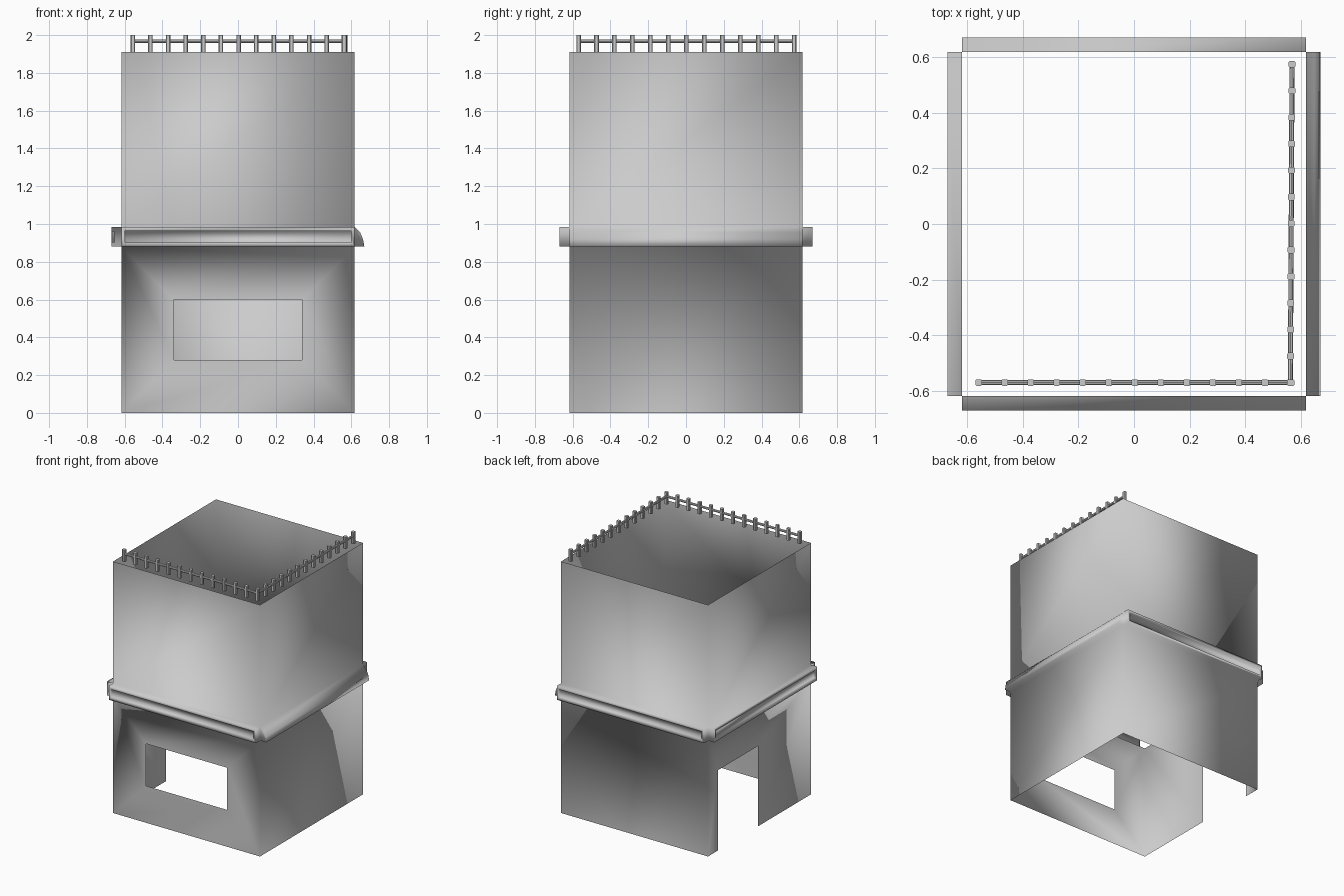
import bpy, bmesh
from math import pi
from mathutils import Matrix, Vector

if "Cube" in bpy.data.objects:
    bpy.data.objects.remove(bpy.data.objects["Cube"])

W = 0.617                              # half width of the square shell
Z0, Z1, Z2, TOP = 0.0, 0.88, 0.985, 1.91
OUT = 0.052                            # how far the cornice projects


def side_builder(bm, k):
    """Return a face maker in wall coordinates (along, outward, up) for side k."""
    rot = Matrix.Rotation(k * pi / 2, 3, 'Z')

    def face(*pts):
        bm.faces.new([bm.verts.new(rot @ Vector((u, -(W + d), z))) for u, d, z in pts])
    return face


def ring(face, outer, inner):
    """Quads joining two matching four-point loops."""
    for i in range(4):
        j = (i + 1) % 4
        face(outer[i], outer[j], inner[j], inner[i])


def rect(u0, u1, z0, z1, d=0.0):
    return [(u0, d, z0), (u1, d, z0), (u1, d, z1), (u0, d, z1)]


def finish(name, bm, smooth):
    bmesh.ops.remove_doubles(bm, verts=bm.verts, dist=0.0005)
    me = bpy.data.meshes.new(name)
    bm.to_mesh(me)
    bm.free()
    for p in me.polygons:
        p.use_smooth = smooth
    ob = bpy.data.objects.new(name, me)
    bpy.context.collection.objects.link(ob)
    return ob


def lower_wall(face, k):
    if k == 0:                         # front wall with window opening
        ring(face, rect(-W, W, Z0, Z1), rect(-0.34, 0.34, 0.28, 0.6))
    elif k == 3:                       # left wall with doorway
        a, b, h = -0.495, -0.02, 0.61
        face((-W, 0, Z0), (a, 0, Z0), (a, 0, h), (-W, 0, Z1))
        face((b, 0, Z0), (W, 0, Z0), (W, 0, Z1), (b, 0, h))
        face((a, 0, h), (b, 0, h), (W, 0, Z1), (-W, 0, Z1))
    else:
        face(*rect(-W, W, Z0, Z1))


def panel_cornice(face, k):
    # projecting box with a recessed long panel
    face((-W, 0, Z1), (W, 0, Z1), (W, OUT, Z1), (-W, OUT, Z1))
    face((-W, OUT, Z2), (W, OUT, Z2), (W, 0, Z2), (-W, 0, Z2))
    outer = rect(-W, W, Z1, Z2, OUT)
    inner = rect(-W + 0.018, W - 0.018, Z1 + 0.022, Z2 - 0.022, OUT)
    back = [(u, OUT - 0.014, z) for u, d, z in inner]
    ring(face, outer, inner)
    ring(face, inner, back)
    face(*back)
    for u in (-W, W):                  # ends, open at the front left corner
        if (k, u) not in ((0, -W), (3, W)):
            face((u, 0, Z1), (u, OUT, Z1), (u, OUT, Z2), (u, 0, Z2))


def sloped_cornice(face):
    prof = [(0, Z1), (OUT, Z1), (0.045, 0.92), (0.03, 0.955), (0, Z2)]
    for (d0, z0), (d1, z1) in zip(prof, prof[1:]):
        face((-W, d0, z0), (W, d0, z0), (W, d1, z1), (-W, d1, z1))
    for u in (-W, W):
        face(*[(u, d, z) for d, z in prof])


# Shell: lower walls, cornice band and upper walls, open at top and bottom
bm = bmesh.new()
for k in range(4):
    face = side_builder(bm, k)
    lower_wall(face, k)
    if k == 1:
        sloped_cornice(face)
    else:
        panel_cornice(face, k)
    face(*rect(-W, W, Z2, TOP))
bmesh.ops.remove_doubles(bm, verts=bm.verts, dist=0.0005)
bmesh.ops.recalc_face_normals(bm, faces=bm.faces)
finish("building_shell", bm, True)


def railing(name, start, end, count=13):
    """Row of square posts threaded on one horizontal bar."""
    a, b = Vector(start), Vector(end)
    bm = bmesh.new()
    for i in range(count):
        p = a.lerp(b, i / (count - 1))
        m = Matrix.Translation((p.x, p.y, 1.955)) @ Matrix.Diagonal((0.024, 0.024, 0.09, 1))
        bmesh.ops.create_cube(bm, size=1, matrix=m)
    bmesh.ops.bevel(bm, geom=[e for e in bm.edges
                              if abs(e.verts[0].co.z - e.verts[1].co.z) > 0.05],
                    offset=0.004, segments=1, affect='EDGES')
    d = b - a
    m = (Matrix.Translation(((a.x + b.x) / 2, (a.y + b.y) / 2, 1.967))
         @ Vector((d.x, d.y, 0)).to_track_quat('Z', 'Y').to_matrix().to_4x4())
    bmesh.ops.create_cone(bm, cap_ends=True, segments=8, radius1=0.009,
                          radius2=0.009, depth=d.length, matrix=m)
    finish(name, bm, False)


# Roof railings on the front and right edges
railing("front_railing", (-0.557, -0.569), (0.563, -0.569))
railing("right_railing", (0.561, -0.569), (0.567, 0.573))
